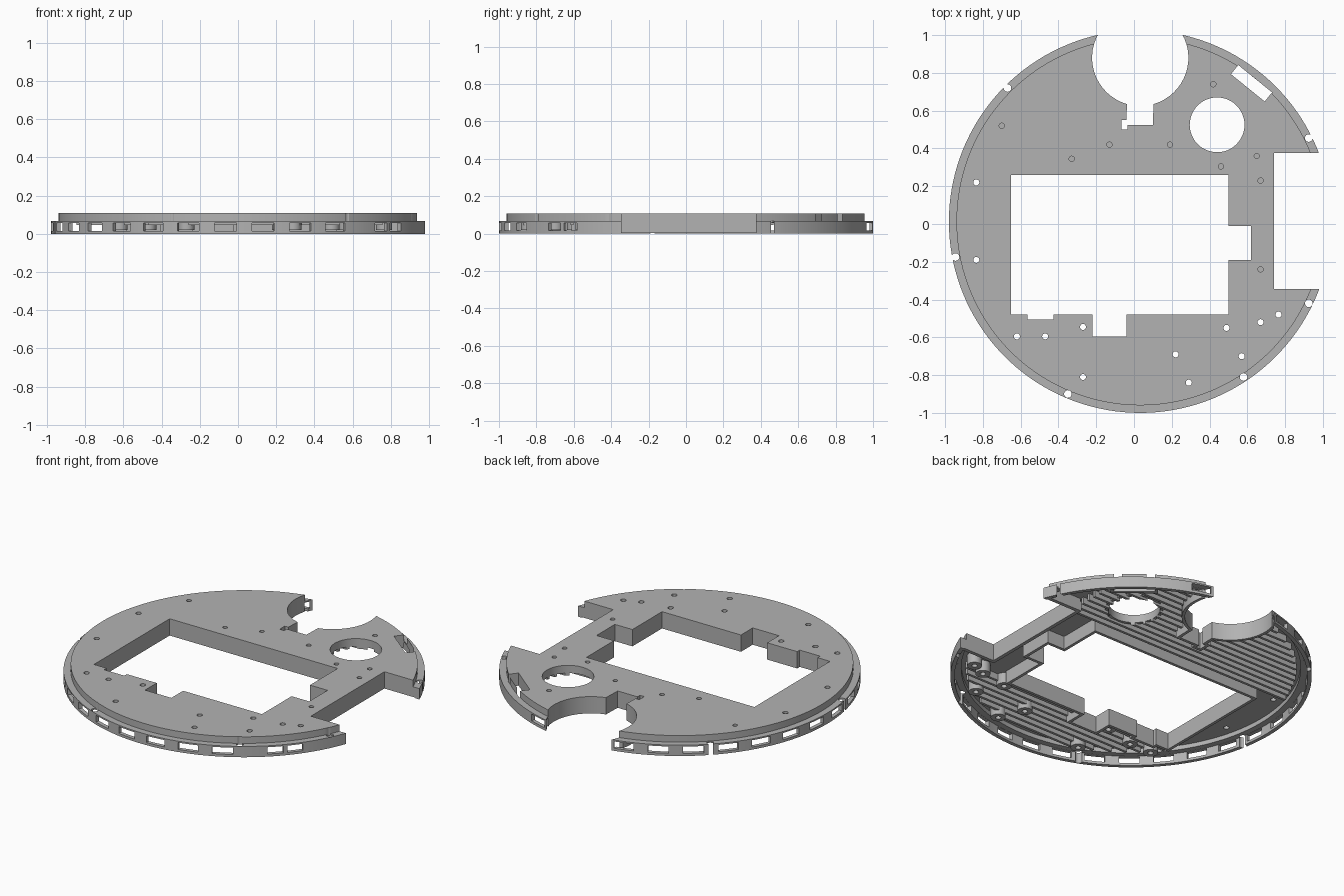
import bpy, bmesh
from math import pi, sin, cos, radians, sqrt
from mathutils import Vector

if "Cube" in bpy.data.objects:
    bpy.data.objects.remove(bpy.data.objects["Cube"])

CX, CY = 0.033, 0.013          # centre of the disc
R_RIM, R_TOP = 1.013, 0.973    # outer rim and raised deck radius
TOP, UNDER = 0.108, 0.085      # deck faces

grey = bpy.data.materials.new("plain grey")
grey.use_nodes = True
grey.diffuse_color = (0.45, 0.45, 0.45, 1)
grey.node_tree.nodes["Principled BSDF"].inputs["Base Color"].default_value = grey.diffuse_color


# ---- helpers ----
def circle(x, y, r, n=24, start=0.0, end=2 * pi):
    closed = abs(end - start - 2 * pi) < 1e-6
    steps = n if closed else n - 1
    return [(x + r * cos(start + (end - start) * i / steps),
             y + r * sin(start + (end - start) * i / steps)) for i in range(n)]


def box(x0, y0, x1, y1):
    return [(x0, y0), (x1, y0), (x1, y1), (x0, y1)]


def grow(pts, d):
    """Offset a counter-clockwise outline outwards with mitred corners."""
    out = []
    for i, p in enumerate(pts):
        a, p, b = Vector(pts[i - 1]), Vector(p), Vector(pts[(i + 1) % len(pts)])
        e, f = (p - a).normalized(), (b - p).normalized()
        n, m = Vector((e.y, -e.x)), Vector((f.y, -f.x))
        out.append(tuple(p + (n + m) * d / max(1 + n.dot(m), 0.3)))
    return out


def prisms(name, outlines, z0, z1):
    """Extrude each outline from z0 to z1 into one object."""
    bm = bmesh.new()
    for pts in outlines:
        low = [bm.verts.new((x, y, z0)) for x, y in pts]
        high = [bm.verts.new((x, y, z1)) for x, y in pts]
        bm.faces.new(low[::-1])
        bm.faces.new(high)
        for i in range(len(pts)):
            j = (i + 1) % len(pts)
            bm.faces.new((low[i], low[j], high[j], high[i]))
    return finish(name, bm)


def ring(name, section):
    """Revolve a closed (radius, z) section around the disc centre."""
    bm, n = bmesh.new(), 144
    loops = [[bm.verts.new((CX + r * cos(2 * pi * k / n), CY + r * sin(2 * pi * k / n), z))
              for r, z in section] for k in range(n)]
    for k in range(n):
        a, b = loops[k], loops[(k + 1) % n]
        for i in range(len(section)):
            j = (i + 1) % len(section)
            bm.faces.new((a[i], b[i], b[j], a[j]))
    return finish(name, bm)


def finish(name, bm):
    bmesh.ops.recalc_face_normals(bm, faces=bm.faces)
    mesh = bpy.data.meshes.new(name)
    bm.to_mesh(mesh)
    bm.free()
    mesh.materials.append(grey)
    ob = bpy.data.objects.new(name, mesh)
    bpy.context.collection.objects.link(ob)
    return ob


def carve(ob, *cutters, op="DIFFERENCE"):
    for c in cutters:
        mod = ob.modifiers.new("cut", "BOOLEAN")
        mod.operation, mod.solver, mod.object = op, "EXACT", c
    bpy.context.view_layer.update()
    graph = bpy.context.evaluated_depsgraph_get()
    mesh = bpy.data.meshes.new_from_object(ob.evaluated_get(graph))
    ob.modifiers.clear()
    ob.data = mesh
    return ob


def disc(name, r, z0, z1):
    return prisms(name, [circle(CX, CY, r, 144)], z0, z1)


# ---- cutout outlines ----
window = [(-.65, -.48), (-.565, -.48), (-.565, -.505), (-.425, -.505), (-.425, -.48),
          (-.22, -.48), (-.22, -.595), (-.04, -.595), (-.04, -.48), (.5, -.48),
          (.5, -.19), (.62, -.19), (.62, -.01), (.5, -.01), (.5, .26), (-.65, .26)]
notch = box(.74, -.345, 1.3, .375)
bay = circle(CX, .88, .255, 48, radians(-74), radians(254)) + [
    (-.04, .55), (-.065, .55), (-.065, .5), (-.035, .5), (-.035, .525), (.1, .525)]
port = circle(.44, .525, .145, 48)
u, v = Vector((cos(radians(-39)), sin(radians(-39)))), Vector((sin(radians(39)), cos(radians(39))))
mid = Vector((.622, .745))
slot = [tuple(mid + u * a * .115 + v * b * .031) for a, b in ((-1, -1), (1, -1), (1, 1), (-1, 1))]

# ---- screw holes ----
bossed = [(-.62, -.595), (-.47, -.595), (-.27, -.545), (-.27, -.81), (.22, -.69), (.29, -.84),
          (.57, -.7), (.49, -.55), (.67, -.52), (.765, -.48)]
plain = [(-.835, .22), (-.835, -.19)]
rim_holes = [(-.67, .72), (-.945, -.175), (-.35, -.9), (.58, -.81), (.925, -.42), (.925, .455)]
blind = [(-.7, .52), (-.33, .345), (-.13, .42), (.19, .42), (.42, .74), (.46, .305),
         (.65, .36), (.67, .23), (.67, -.24), (.41, .935)]

cutouts = prisms("cutout_cutter", [window, notch, bay, port, slot], -.2, .3)
holes = prisms("hole_cutter", [circle(x, y, .016) for x, y in bossed + plain]
               + [circle(x, y, .02) for x, y in rim_holes], -.2, .3)
pits = prisms("pit_cutter", [circle(x, y, .014) for x, y in blind], .092, .3)
deck_limit = disc("deck_limit", R_TOP - .002, -.1, .3)
rim_limit = disc("rim_limit", R_RIM - .003, -.1, .3)

# ---- rim windows, spaced evenly, left out beside the slot and notch ----
openings = []
for k in range(32):
    a = 360 * k / 32 - 90 + 5.6
    if -52 < a < 66:
        continue
    c, s = cos(radians(a)), sin(radians(a))
    openings.append([(CX + r * c - t * s, CY + r * s + t * c)
                     for r, t in ((.93, -.058), (1.1, -.058), (1.1, .058), (.93, .058))])
for a in (-45, -38.5):
    c, s = cos(radians(a)), sin(radians(a))
    openings.append([(CX + r * c - t * s, CY + r * s + t * c)
                     for r, t in ((.93, -.045), (1.1, -.045), (1.1, .045), (.93, .045))])
windows = prisms("window_cutter", openings, .016, .058)

# ---- deck and rim ----
carve(disc("deck_plate", R_TOP, UNDER, TOP), cutouts, holes, pits)
carve(ring("step_wall", [(.952, .058), (R_TOP, .058), (R_TOP, .09), (.952, .09)]), cutouts, holes)
carve(ring("rim", [(.99, 0), (R_RIM, 0), (R_RIM, .067), (.955, .067), (.955, .059), (.99, .059)]),
      cutouts, holes, windows)

# ---- walls hanging around the cutouts ----
for name, outline, low in (("window_wall", window, .004), ("notch_wall", notch, .01),
                           ("bay_wall", bay, .004), ("port_wall", port, .06), ("slot_wall", slot, .03)):
    wall = prisms(name, [grow(outline, .018)], low, .1)
    carve(wall, deck_limit, op="INTERSECT")
    carve(wall, cutouts, holes)
ends = prisms("notch_rim_ends", [grow(notch, .022)], .004, .063)
carve(ends, rim_limit, op="INTERSECT")
carve(ends, cutouts, holes)


# ---- stiffening ribs under the deck ----
def rib_rows(name, start, count, x_min, x_max):
    rows = []
    for i in range(count):
        y = start + i * .05
        half = sqrt(.93 ** 2 - (abs(y - CY) + .01) ** 2)
        rows.append(box(max(CX - half, x_min), y - .008, min(CX + half, x_max), y + .008))
    carve(prisms(name, rows, .045, .09), cutouts, holes)


rib_rows("back_ribs", .31, 12, -2, .72)
rib_rows("front_ribs", -.86, 7, -2, 2)

# ---- screw bosses ----
carve(prisms("screw_bosses", [circle(x, y, .042) for x, y in bossed], .02, .09), cutouts, holes)

# ---- tidy up ----
for cutter in (cutouts, holes, pits, deck_limit, rim_limit, windows):
    bpy.data.objects.remove(cutter)
for ob in bpy.context.collection.objects:
    if ob.type == "MESH" and ob.data.materials and ob.data.materials[0] == grey:
        ob.data.shade_smooth()
        ob.data.set_sharp_from_angle(angle=radians(30))
